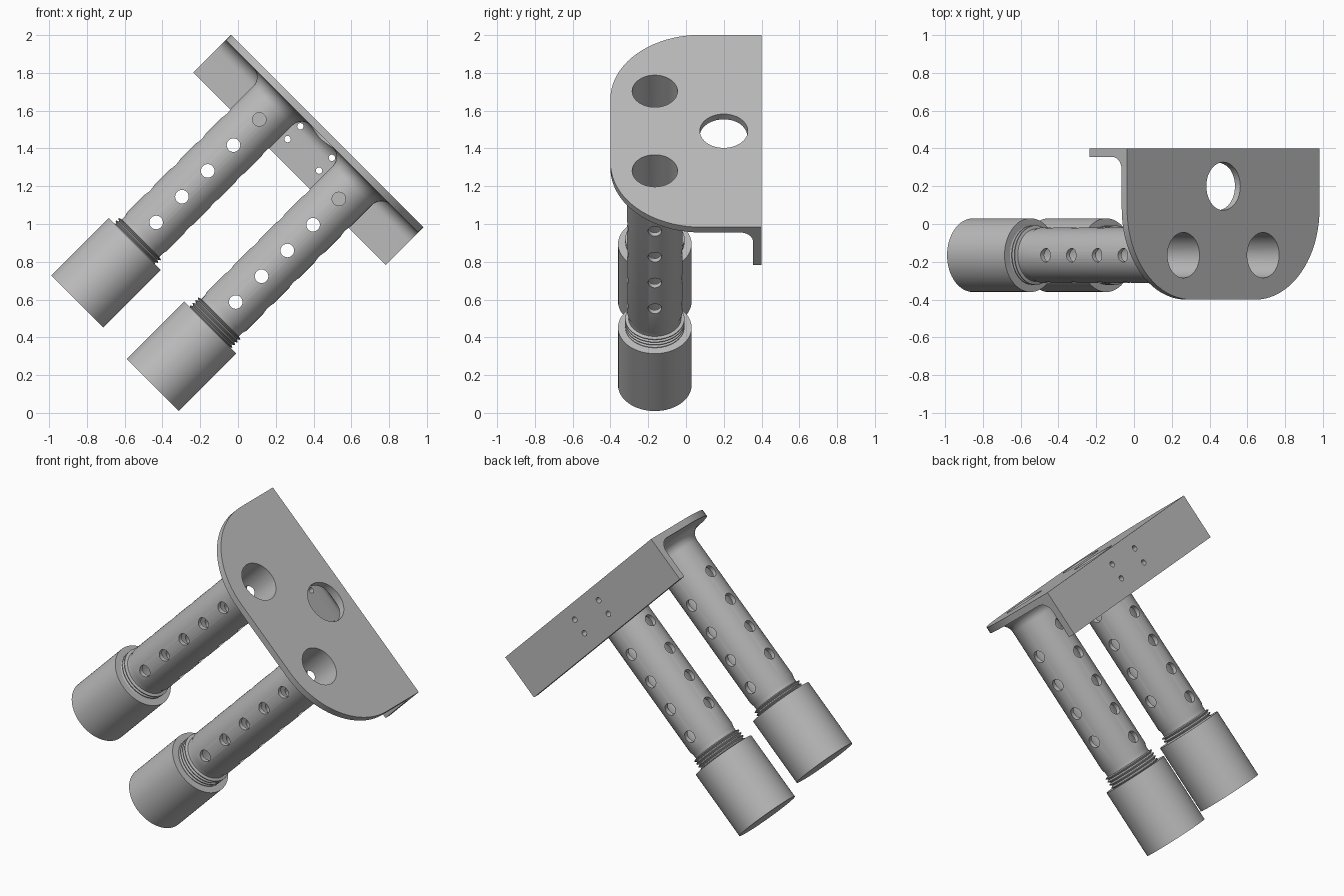
import bpy
import bmesh
from math import cos, sin, pi, radians
from mathutils import Matrix, Vector

cube = bpy.data.objects.get("Cube")
if cube:
    bpy.data.objects.remove(cube, do_unlink=True)

grey = bpy.data.materials.new("satin grey metal")
grey.use_nodes = True
colour = (0.5, 0.5, 0.5, 1)
grey.diffuse_color = colour
grey.node_tree.nodes["Principled BSDF"].inputs["Base Color"].default_value = colour

# Built flat: outer plate face on z = 0, tubes hanging down; tilted at the end
TILT = Matrix.Translation((0.4725, 0, 1.4925)) @ Matrix.Rotation(radians(45), 4, 'Y')
HALF, BACK, PLATE, WALL, FILLET = 0.72, 0.4, 0.04, 0.045, 0.07
TUBE_X, TUBE_Y, TUBE_R, BORE_R = 0.298, -0.165, 0.147, 0.12
CAP_R, CAP_LEN = 0.195, 0.43


def make(name, bm):
    bmesh.ops.recalc_face_normals(bm, faces=bm.faces[:])
    mesh = bpy.data.meshes.new(name)
    bm.to_mesh(mesh)
    bm.free()
    mesh.materials.append(grey)
    obj = bpy.data.objects.new(name, mesh)
    bpy.context.collection.objects.link(obj)
    return obj


def prism(name, points, offset):
    bm = bmesh.new()
    face = bm.faces.new([bm.verts.new(p) for p in points])
    ext = bmesh.ops.extrude_face_region(bm, geom=[face])
    moved = [v for v in ext["geom"] if isinstance(v, bmesh.types.BMVert)]
    bmesh.ops.translate(bm, verts=moved, vec=offset)
    return make(name, bm)


def lathe(name, profile, x, y, steps=48):
    """Spin a closed (radius, height) profile about a vertical axis."""
    bm = bmesh.new()
    rings = []
    for r, z in profile:
        if r == 0:
            rings.append([bm.verts.new((x, y, z))] * steps)
        else:
            rings.append([bm.verts.new((x + r * cos(2 * pi * i / steps),
                                        y + r * sin(2 * pi * i / steps), z))
                          for i in range(steps)])
    for a, b in zip(rings, rings[1:]):
        for i in range(steps):
            j = (i + 1) % steps
            quad = list(dict.fromkeys((a[i], a[j], b[j], b[i])))
            bm.faces.new(quad)
    return make(name, bm)


def pins(name, centres, axis, radius, length, sides=24):
    """Several separate cylinders used as one cutter."""
    bm = bmesh.new()
    turn = Vector((0, 0, 1)).rotation_difference(Vector(axis)).to_matrix().to_4x4()
    for c in centres:
        bmesh.ops.create_cone(bm, cap_ends=True, segments=sides, radius1=radius,
                              radius2=radius, depth=length,
                              matrix=Matrix.Translation(c) @ turn)
    cutter = make(name, bm)
    cutter.hide_render = True
    return cutter


def combine(target, others, operation):
    for other in others:
        mod = target.modifiers.new(other.name, 'BOOLEAN')
        mod.operation, mod.solver, mod.object = operation, 'EXACT', other
    graph = bpy.context.evaluated_depsgraph_get()
    mesh = bpy.data.meshes.new_from_object(target.evaluated_get(graph))
    target.modifiers.clear()
    target.data = mesh
    for other in others:
        bpy.data.objects.remove(other, do_unlink=True)


def arc(cx, cy, r, start, end, n):
    return [(cx + r * cos(radians(start + (end - start) * i / n)),
             cy + r * sin(radians(start + (end - start) * i / n))) for i in range(n + 1)]


# Mounting plate with two large rounded corners
corner = 0.48
cx, cy = HALF - corner, corner - BACK
outline = [(HALF, BACK), (-HALF, BACK)]
outline += arc(-cx, cy, corner, 180, 270, 20) + arc(cx, cy, corner, 270, 360, 20)
bracket = prism("bracket", [(x, y, 0) for x, y in outline], (0, 0, -PLATE))

# Back flange with an inside fillet
inner = BACK - WALL
section = [(BACK, 0), (inner - FILLET, 0)]
section += arc(inner - FILLET, -PLATE - FILLET, FILLET, 90, 0, 8)
section += [(inner, -0.283), (BACK, -0.283)]
flange = prism("flange", [(-HALF, y, z) for y, z in section], (2 * HALF, 0, 0))

# Tubes flaring into the plate, with a threaded lower end
flare = arc(TUBE_R + FILLET, -PLATE - FILLET, FILLET, 90, 180, 8)
profile = [(0, -0.02), (TUBE_R + FILLET, -0.02)] + flare
profile += [(TUBE_R, -1.05), (0.14, -1.075), (0.14, -1.1)]
for k in range(9):
    z = -1.1 - 0.02 * k
    profile += [(0.157, z - 0.005), (0.157, z - 0.009), (0.143, z - 0.018)]
profile += [(0.14, -1.3), (0, -1.3)]
tubes = [lathe("tube", profile, s * TUBE_X, TUBE_Y) for s in (-1, 1)]
combine(bracket, [flange] + tubes, 'UNION')

# Bores, staggered vent holes, plate opening and flange screw holes
sides = (-TUBE_X, TUBE_X)
bores = pins("bores", [(x, TUBE_Y, -0.65) for x in sides], (0, 0, 1), BORE_R, 1.5, 48)
vents_front = pins("vents_front", [(x, TUBE_Y, -0.211 - 0.193 * k)
                                   for x in sides for k in range(5)], (0, 1, 0), 0.036, 0.4)
vents_side = pins("vents_side", [(x, TUBE_Y, -0.3075 - 0.193 * k)
                                 for x in sides for k in range(4)], (1, 0, 0), 0.036, 0.4)
opening = pins("opening", [(0, 0.2, 0)], (0, 0, 1), 0.127, 0.2, 48)
screws = pins("screws", [(x, BACK, z) for x in (-0.118, 0.118) for z in (-0.083, -0.179)],
              (0, 1, 0), 0.017, 0.2, 16)
combine(bracket, [bores, vents_front, vents_side, opening, screws], 'DIFFERENCE')

# End caps, one screwed on slightly less far
parts = [bracket]
for name, x, top in (("upper_cap", -TUBE_X, -1.144), ("lower_cap", TUBE_X, -1.174)):
    floor, base = top - CAP_LEN + 0.05, top - CAP_LEN
    cup = [(0, floor), (0.15, floor), (0.15, top), (CAP_R, top), (CAP_R, base), (0, base)]
    parts.append(lathe(name, cup, x, TUBE_Y, 64))

# Tilt into place and shade
bpy.ops.object.select_all(action='DESELECT')
for part in parts:
    part.data.transform(TILT)
    part.select_set(True)
bpy.context.view_layer.objects.active = bracket
bpy.ops.object.shade_smooth_by_angle(angle=radians(30))
